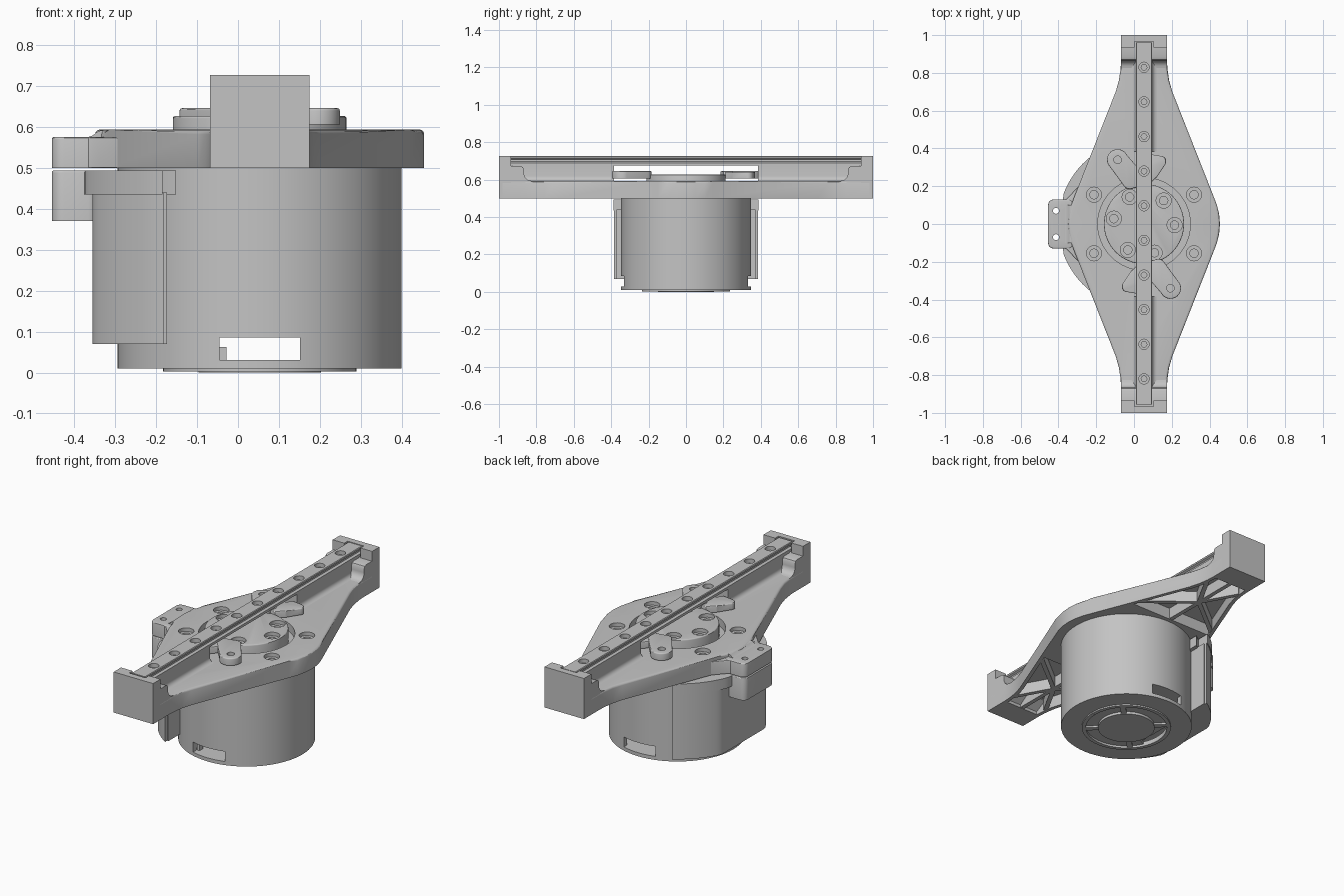
import bpy, bmesh, math
from mathutils import Matrix, Vector

if "Cube" in bpy.data.objects:
    bpy.data.objects.remove(bpy.data.objects["Cube"], do_unlink=True)

CX = 0.053                      # shared axis of motor, plate and rail
grey = bpy.data.materials.new("plain grey")
grey.use_nodes = True
grey.diffuse_color = (0.55, 0.55, 0.55, 1)
grey.node_tree.nodes["Principled BSDF"].inputs["Base Color"].default_value = (0.55, 0.55, 0.55, 1)


def finish(name, bm):
    bmesh.ops.recalc_face_normals(bm, faces=bm.faces)
    me = bpy.data.meshes.new(name)
    bm.to_mesh(me)
    bm.free()
    me.materials.append(grey)
    ob = bpy.data.objects.new(name, me)
    bpy.context.collection.objects.link(ob)
    return ob


def prism(name, pts, z0, z1, bevel=0, matrix=None):
    """Extrude an outline from z0 to z1, rounding its top edge."""
    bm = bmesh.new()
    face = bm.faces.new([bm.verts.new((x, y, z0)) for x, y in pts])
    out = bmesh.ops.extrude_face_region(bm, geom=[face])["geom"]
    for v in out:
        if isinstance(v, bmesh.types.BMVert):
            v.co.z = z1
    if bevel:
        rim = [e for e in bm.edges if all(abs(v.co.z - z1) < 1e-5 for v in e.verts)]
        bmesh.ops.bevel(bm, geom=rim, offset=bevel, segments=3, profile=0.5, affect='EDGES')
    if matrix:
        bm.transform(matrix)
    return finish(name, bm)


def box(name, x0, x1, y0, y1, z0, z1):
    return prism(name, [(x0, y0), (x1, y0), (x1, y1), (x0, y1)], z0, z1)


def arc(cx, cy, r, a0, a1, n):
    return [(cx + r * math.cos(math.radians(a0 + (a1 - a0) * i / n)),
             cy + r * math.sin(math.radians(a0 + (a1 - a0) * i / n))) for i in range(n + 1)]


def disc(name, x, y, r, z0, z1, bevel=0, n=24):
    return prism(name, arc(x, y, r, 0, 360, n)[:-1], z0, z1, bevel)


def rounded(x0, x1, y0, y1, r):
    return (arc(x1 - r, y1 - r, r, 0, 90, 5) + arc(x0 + r, y1 - r, r, 90, 180, 5)
            + arc(x0 + r, y0 + r, r, 180, 270, 5) + arc(x1 - r, y0 + r, r, 270, 360, 5))


def cut(ob, cutters):
    """Subtract cutters one by one, bake the result and drop the cutters."""
    for c in cutters:
        m = ob.modifiers.new("cut", 'BOOLEAN')
        m.operation, m.solver, m.object = 'DIFFERENCE', 'EXACT', c
    dg = bpy.context.evaluated_depsgraph_get()
    dg.update()
    me = bpy.data.meshes.new_from_object(ob.evaluated_get(dg))
    ob.modifiers.clear()
    ob.data = me
    for c in cutters:
        bpy.data.objects.remove(c, do_unlink=True)


def screw_hole(x, y, r, top, depth):
    """Wide counterbore with a narrower hole under it."""
    return [disc("cutter", x, y, r, top - depth, top + 0.02),
            disc("cutter", x, y, r * 0.55, top - 2 * depth, top - depth + 0.002)]


# Tapered mounting plate
HALF = [(0, 0.402), (0.05, 0.398), (0.1, 0.386), (0.15, 0.367), (0.7, 0.15),
        (0.76, 0.133), (0.82, 0.124), (0.86, 0.122), (0.98, 0.122)]


def width(y):
    for (a, wa), (b, wb) in zip(HALF, HALF[1:]):
        if y <= b:
            return wa + (wb - wa) * (y - a) / (b - a)


upper = [(CX + w, y) for y, w in HALF] + [(CX - w, y) for y, w in reversed(HALF)]
lower = [(x, -y) for x, y in reversed(upper) if y > 0]
plate = prism("mounting_plate", upper + lower, 0.5, 0.594, 0.012)
cutters = [disc("cutter", CX, 0, 0.245, 0.55, 0.7, 0, 48)]
for sx in (-1, 1):
    for sy in (-1, 1):
        cutters += screw_hole(CX + sx * 0.265, sy * 0.155, 0.04, 0.594, 0.02)
for s in (-1, 1):
    ys = [0.37, 0.5, 0.7, 0.76, 0.86]
    pocket = [(CX + width(y) - 0.022, s * y) for y in ys]
    pocket += [(CX - width(y) + 0.022, s * y) for y in reversed(ys)]
    cutters.append(prism("cutter", pocket, 0.48, 0.565))
cut(plate, cutters)


def rib(name, p, q, half=0.012):
    p, q = Vector(p), Vector(q)
    n = Vector((p.y - q.y, q.x - p.x)).normalized() * half
    prism(name, [p + n, q + n, q - n, p - n], 0.503, 0.575)


# Parts repeated at both ends of the plate
for s, end in ((-1, "front"), (1, "back")):
    rib(end + "_spine_rib", (CX, s * 0.36), (CX, s * 0.9))
    for sx, side in ((-1, "right"), (1, "left")):
        rib(f"{end}_{side}_inner_rib", (CX + sx * (width(0.4) - 0.018), s * 0.4), (CX, s * 0.6))
        rib(f"{end}_{side}_outer_rib", (CX, s * 0.6), (CX + sx * (width(0.8) - 0.016), s * 0.8))
    y0, y1 = sorted((s * 0.935, s))
    block = box(end + "_end_block", CX - 0.122, CX + 0.122, y0, y1, 0.5, 0.727)
    n0, n1 = sorted((s * 0.9, s * 0.965))
    cut(block, [box("cutter", CX - 0.05, CX + 0.05, n0, n1, 0.672, 0.8)])
    # ledge blending down to the plate
    prof = [(0.95, 0.51), (0.95, 0.672), (0.885, 0.672), (0.872, 0.667), (0.866, 0.655)]
    prof += [(y, z) for y, z in arc(0.826, 0.634, 0.04, 0, -90, 6)] + [(0.8, 0.585), (0.8, 0.56), (0.87, 0.51)]
    along_x = Matrix(((0, 0, 1, CX), (s, 0, 0, 0), (0, 1, 0, 0), (0, 0, 0, 1)))
    prism(end + "_ledge", prof, -0.121, 0.121, 0, along_x)
    # rail support with filleted foot
    foot = [(0.043, 0.676)] + arc(0.068, 0.619, 0.025, 180, 270, 6) + [(0.068, 0.58)]
    foot = [(CX + x, z) for x, z in foot] + [(CX - x, z) for x, z in reversed(foot)]
    prism(end + "_rail_support", foot, s * -0.385, s * -0.93, 0, Matrix.Rotation(math.pi / 2, 4, 'X'))

# Grooved rail with a row of counterbored holes
side = [(0.043, 0.676), (0.043, 0.69), (0.031, 0.696), (0.031, 0.707), (0.043, 0.713), (0.043, 0.722), (0.04, 0.726)]
prof = [(CX + x, z) for x, z in side] + [(CX - x, z) for x, z in reversed(side)]
rail = prism("guide_rail", prof, -0.96, 0.955, 0, Matrix.Rotation(math.pi / 2, 4, 'X'))
holes = []
for i in range(10):
    holes += screw_hole(CX, -0.82 + i * 0.1833, 0.027, 0.726, 0.022)
cut(rail, holes)

# Rotor hub in the plate recess
hub = disc("rotor_hub", CX, 0, 0.212, 0.5, 0.627, 0.006, 64)
holes = []
for i in range(6):
    a = math.radians(50 + 60 * i + (8 if i % 2 else 0))
    holes += screw_hole(CX + 0.162 * math.cos(a), 0.162 * math.sin(a), 0.04, 0.627, 0.02)
cut(hub, holes)

# Two clamps, each with a bored arm and a plain arm
for s, end in ((1, "back"), (-1, "front")):
    turn = Matrix.Translation((CX, 0, 0)) @ Matrix.Diagonal((s, s, 1, 1))
    arm = arc(-0.14, 0.34, 0.056, 25, 205, 12) + arc(-0.075, 0.225, 0.04, 205, 300, 6) + [(0.0, 0.2), (0.01, 0.25)]
    bored = prism(end + "_clamp_bored_arm", arm, 0.606, 0.646, 0.006, turn)
    cut(bored, [disc("cutter", CX - s * 0.14, s * 0.34, 0.02, 0.55, 0.7)])
    arm = ([(-0.04, 0.21), (0.03, 0.21)] + arc(0.05, 0.265, 0.025, -60, -30, 3)
           + arc(0.09, 0.332, 0.028, -30, 90, 6) + [(0.03, 0.37), (-0.03, 0.3)])
    prism(end + "_clamp_plain_arm", arm, 0.606, 0.642, 0.006, turn)

# Side lug on the plate and the bracket below it
for name, z0, z1, x1 in (("side_lug", 0.5, 0.576, -0.32), ("side_bracket", 0.37, 0.494, -0.336)):
    lug = prism(name, rounded(-0.455, x1, -0.13, 0.13, 0.03), z0, z1, 0.006)
    cut(lug, [disc("cutter", -0.413, y, 0.016, 0.3, 0.7) for y in (-0.07, 0.07)])
for s, end in ((1, "back"), (-1, "front")):
    prism(end + "_lug_web", [(-0.385, s * 0.12), (-0.355, s * 0.135), (-0.295, s * 0.2), (-0.29, s * 0.1)],
          0.501, 0.574, 0.004)
# sloped step from lug up to plate
prism("lug_step", [(-0.365, 0.57), (-0.365, 0.576), (-0.355, 0.579), (-0.342, 0.59), (-0.33, 0.592), (-0.33, 0.57)],
      -0.1, 0.1, 0, Matrix.Rotation(math.pi / 2, 4, 'X'))


# Curved side cover around the motor, with a thicker top flange
def cover(name, r, flat, inner, z0, z1):
    wrap = arc(CX, 0, r, 121.5, 238.5, 40)
    path = [(max(x, flat), y) for x, y in wrap]
    wall_x = path[0][0]
    path = [(wall_x, 0.25)] + path + [(wall_x, -0.25)]
    back = [(CX + (x - CX) * inner, y * inner) for x, y in reversed(path)]
    prism(name, path + back, z0, z1)


cover("side_cover", 0.45, -0.355, 0.965, 0.07, 0.44)
cover("side_cover_flange", 0.455, -0.375, 0.86, 0.435, 0.494)

# Motor body
disc("motor_body", CX, 0, 0.347, 0.086, 0.502, 0, 72)

# Hollow end cap with front and back windows
cap = disc("motor_end_cap", CX, 0, 0.347, 0.01, 0.086, 0, 72)
cut(cap, [disc("cutter", CX, 0, 0.32, 0.03, 0.2, 0, 72),
          box("cutter", -0.045, 0.152, -0.5, 0.5, 0.0301, 0.2),
          disc("cutter", CX, 0, 0.23, -0.1, 0.1, 0, 64)])
box("window_stop", -0.045, -0.028, -0.3, -0.27, 0.028, 0.062)


# Bottom with a shallow spoked ring, open on one side
def ring(name, r0, r1, a0, a1, z0, z1):
    prism(name, arc(CX, 0, r1, a0, a1, 64) + arc(CX, 0, r0, a1, a0, 64), z0, z1)


ring("bottom_rim", 0.215, 0.236, 0, 359.9, 0.002, 0.028)
ring("bottom_floor", 0.14, 0.22, -155, 140, 0.014, 0.029)
disc("bottom_hub", CX, 0, 0.15, 0, 0.03, 0, 48)
for i in range(4):
    spoke = Matrix.Translation((CX, 0, 0)) @ Matrix.Rotation(math.radians(45 + 90 * i), 4, 'Z')
    prism(f"bottom_spoke_{i + 1}", rounded(0.14, 0.225, -0.015, 0.015, 0.002), 0.004, 0.027, 0, spoke)

# Smooth round surfaces, keep edges crisp
bpy.ops.object.select_all(action='DESELECT')
for ob in bpy.context.collection.objects:
    if ob.type == 'MESH' and grey.name in ob.data.materials:
        ob.select_set(True)
        bpy.context.view_layer.objects.active = ob
bpy.ops.object.shade_smooth_by_angle(angle=math.radians(30))
